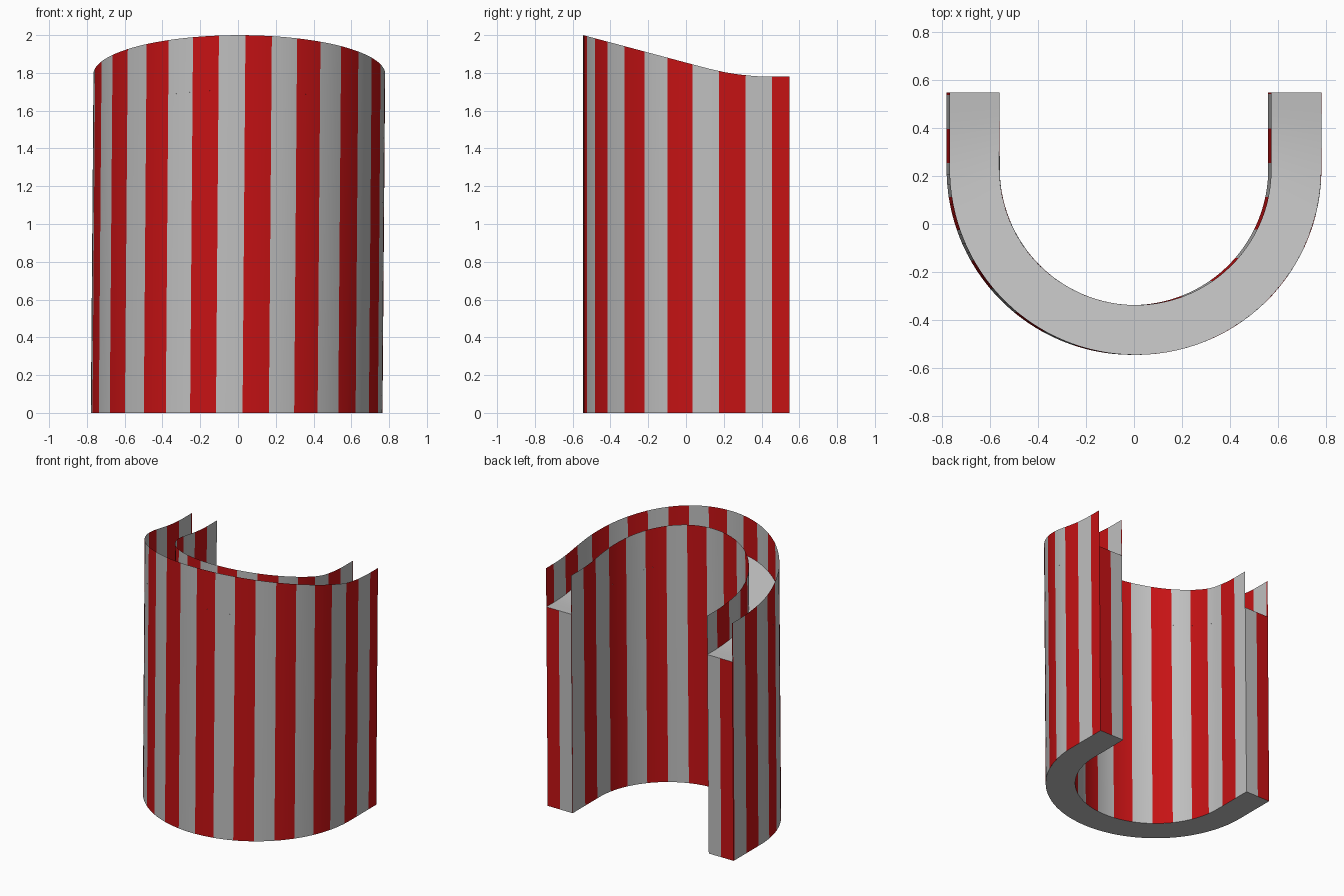
import bpy, bmesh, math

if "Cube" in bpy.data.objects:
    bpy.data.objects.remove(bpy.data.objects["Cube"])

R_OUT, R_IN = 0.772, 0.565      # outer and inner radius of the U plan
CY, BACK = 0.228, 0.547         # arc centre and back ends
COUNTER_DROP = 0.29             # counter sits this far below the rim


def material(name, colour):
    m = bpy.data.materials.new(name)
    m.diffuse_color = (*colour, 1)
    m.use_nodes = True
    m.node_tree.nodes["Principled BSDF"].inputs["Base Color"].default_value = m.diffuse_color
    return m


GREY = material("light grey", (0.52, 0.52, 0.52))
RED = material("circus red", (0.56, 0.006, 0.007))


def rim(y):
    """Height of the sloping rim: straight slope easing to level at the back."""
    slope, y0, y1 = 0.267, 0.10, 0.46
    z = 2 - slope * (min(y, y0) + 0.545)
    if y > y0:
        t = min(y, y1) - y0
        z -= slope * (t - t * t / (2 * (y1 - y0)))
    return z


def half_length(r):
    return r * math.pi / 2 + BACK - CY


def plan(s, r):
    """Point on the U at signed distance s from the front middle."""
    q = r * math.pi / 2
    if abs(s) <= q:
        return r * math.sin(s / r), CY - r * math.cos(s / r)
    return math.copysign(r, s), CY + abs(s) - q


def vert(bm, x, y, z):
    # the walls lean very slightly sideways
    return bm.verts.new((x + 0.007 * (z / 0.9 - 1), y, z))


def finish(name, bm, smooth=True):
    bmesh.ops.remove_doubles(bm, verts=bm.verts, dist=1e-5)
    me = bpy.data.meshes.new(name)
    bm.to_mesh(me)
    bm.free()
    ob = bpy.data.objects.new(name, me)
    bpy.context.collection.objects.link(ob)
    me.materials.append(GREY)
    me.materials.append(RED)
    if smooth:
        bpy.context.view_layer.objects.active = ob
        ob.select_set(True)
        bpy.ops.object.shade_smooth_by_angle(angle=math.radians(30))
        ob.select_set(False)
    return ob


def striped_wall(name, r, start, width, outward):
    """U-shaped sheet whose columns are cut exactly at the stripe edges."""
    h = half_length(r)
    stops = {round(-h + 2 * h * i / 72, 4) for i in range(73)}
    stops |= {round(start + width * k, 4) for k in range(-14, 15)
              if abs(start + width * k) < h}
    stops = sorted(stops)
    bm = bmesh.new()
    cols = []
    for s in stops:
        x, y = plan(s, r)
        cols.append((vert(bm, x, y, 0), vert(bm, x, y, rim(y))))
    for i in range(len(cols) - 1):
        (a, b), (c, d) = cols[i], cols[i + 1]
        f = bm.faces.new((a, c, d, b) if outward else (a, b, d, c))
        mid = (stops[i] + stops[i + 1]) / 2
        f.material_index = 1 if math.floor((mid - start) / width) % 2 == 0 else 0
    finish(name, bm)


def band(name, height, up):
    """U-shaped surface spanning between the two walls."""
    bm = bmesh.new()
    rows = []
    for i in range(81):
        t = -1 + 2 * i / 80
        row = []
        for r in (R_IN, R_OUT):
            x, y = plan(t * half_length(r), r)
            row.append(vert(bm, x, y, height(y)))
        rows.append(row)
    for (a, b), (c, d) in zip(rows, rows[1:]):
        bm.faces.new((a, b, d, c) if up else (a, c, d, b))
    finish(name, bm)


def end_panel(name, side):
    """Back end of the counter: red outer half, grey inner half."""
    bm = bmesh.new()
    top = rim(BACK) - COUNTER_DROP
    split = R_IN + 0.5 * (R_OUT - R_IN)
    for x0, x1, mat in ((R_IN, split, 0), (split, R_OUT, 1)):
        pts = [vert(bm, side * x, BACK, z)
               for x, z in ((x0, 0), (x0, top), (x1, top), (x1, 0))]
        f = bm.faces.new(pts if side > 0 else pts[::-1])
        f.material_index = mat
    finish(name, bm, smooth=False)


# striped outer and inner walls
striped_wall("outer_wall", R_OUT, 0.031, 0.141, True)
striped_wall("inner_wall", R_IN, -0.23, 0.143, False)
# sunken counter top and flat underside
band("counter_top", lambda y: rim(y) - COUNTER_DROP, True)
band("underside", lambda y: 0.0, False)
# closed ends at the back
end_panel("end_panel_right", 1)
end_panel("end_panel_left", -1)
